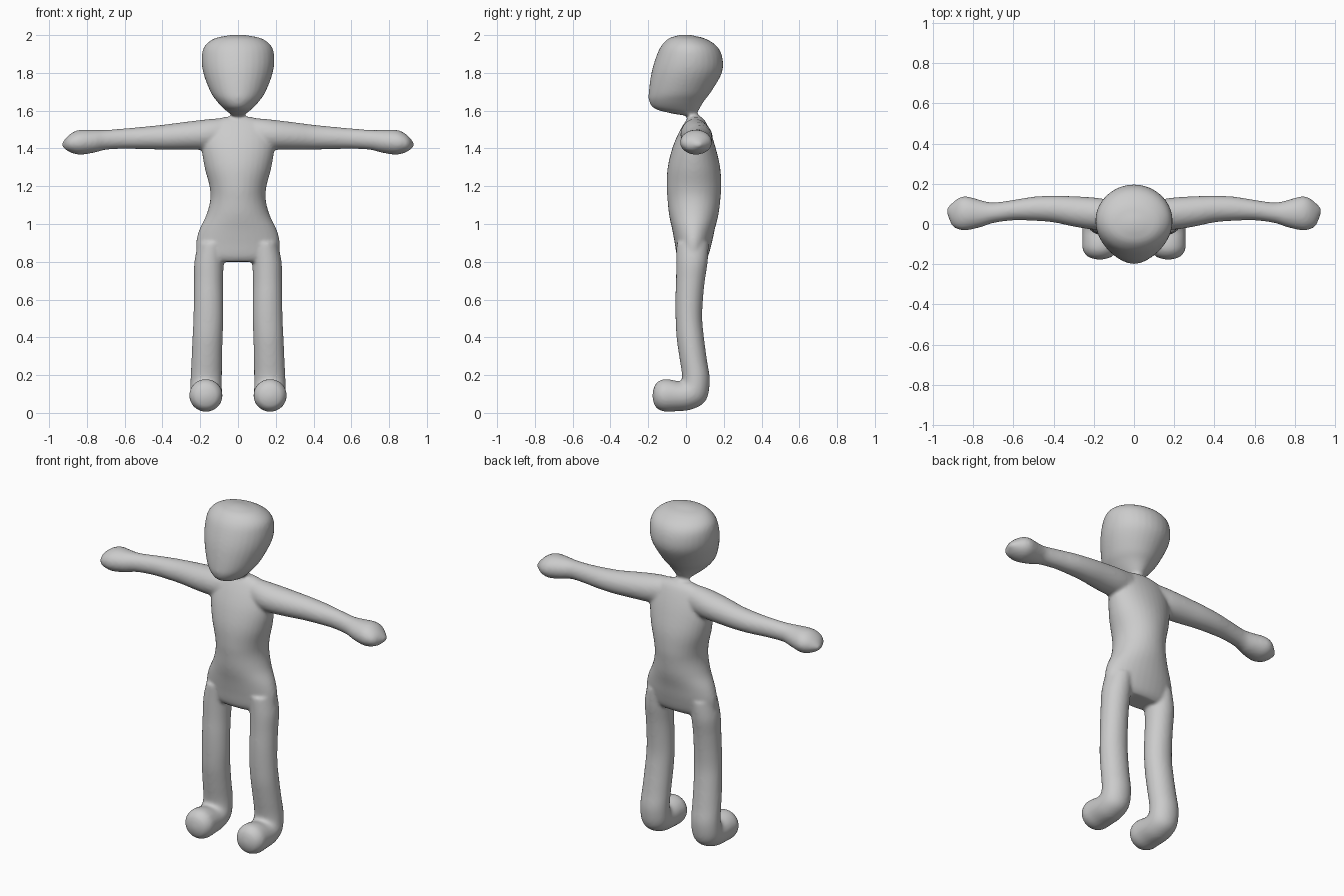
import bpy, bmesh, math
from mathutils import Vector

SEGMENTS, STEPS = 32, 5
bm = bmesh.new()


def smooth_path(keys):
    """Pass a smooth curve through rows of numbers."""
    rows = [Vector(k) for k in keys]
    out = []
    for i in range(len(rows) - 1):
        p0, p1, p2 = rows[max(i - 1, 0)], rows[i], rows[i + 1]
        p3 = rows[min(i + 2, len(rows) - 1)]
        for s in range(STEPS):
            t = s / STEPS
            out.append(0.5 * (2 * p1 + (p2 - p0) * t
                              + (2 * p0 - 5 * p1 + 4 * p2 - p3) * t * t
                              + (3 * p1 - p0 - 3 * p2 + p3) * t ** 3))
    return out + [rows[-1]]


def loft(rings):
    """Skin elliptical rings, each given as (edge point, opposite point, side vector)."""
    loops = []
    for a, b, side in rings:
        mid, half = (a + b) / 2, (b - a) / 2
        loops.append([bm.verts.new(mid + half * math.cos(t) + side * math.sin(t))
                      for t in (2 * math.pi * k / SEGMENTS for k in range(SEGMENTS))])
    faces = [bm.faces.new(loops[0]), bm.faces.new(loops[-1][::-1])]
    for p, q in zip(loops, loops[1:]):
        for k in range(SEGMENTS):
            n = (k + 1) % SEGMENTS
            faces.append(bm.faces.new((p[k], q[k], q[n], p[n])))
    bmesh.ops.recalc_face_normals(bm, faces=faces)


def upright(keys):
    """Rows: z, front y, back y, half width."""
    loft([(Vector((0, f, z)), Vector((0, b, z)), Vector((w, 0, 0)))
          for z, f, b, w in smooth_path(keys)])


# Head and neck
upright([(1.50, .015, .075, .035), (1.565, .012, .075, .034), (1.585, -.075, .06, .045),
         (1.61, -.165, .072, .075), (1.65, -.195, .095, .112), (1.70, -.197, .133, .146),
         (1.80, -.183, .19, .184), (1.88, -.16, .193, .192), (1.94, -.133, .165, .178),
         (1.98, -.095, .105, .13), (1.995, -.055, .05, .07), (2.002, -.02, .015, .02)])

# Torso
upright([(.80, -.03, .095, .17), (.83, -.048, .117, .215), (.90, -.06, .137, .222),
         (.97, -.073, .152, .205), (1.05, -.09, .172, .167), (1.13, -.098, .182, .147),
         (1.20, -.102, .187, .151), (1.30, -.097, .181, .177), (1.40, -.073, .158, .192),
         (1.48, -.04, .132, .185), (1.54, -.005, .105, .15), (1.567, .02, .08, .07)])

# Leg and foot: front y, front z, back y, back z, centre x, half width
LEG = [(-.05, .90, .12, .90, .14, .07), (-.052, .80, .115, .80, .153, .078),
       (-.053, .70, .10, .70, .156, .077), (-.056, .60, .09, .60, .156, .078),
       (-.055, .50, .086, .50, .157, .079), (-.05, .40, .095, .40, .161, .08),
       (-.036, .30, .111, .28, .165, .081), (-.022, .21, .126, .17, .168, .083),
       (-.022, .175, .105, .065, .169, .084), (-.04, .168, .03, .018, .17, .086),
       (-.09, .178, -.06, .008, .17, .087), (-.13, .176, -.12, .008, .17, .086),
       (-.163, .15, -.16, .03, .17, .062), (-.177, .105, -.177, .075, .17, .016)]
# Arm and hand: x, bottom z, top z, front y, back y
ARM = [(.0, 1.40, 1.56, .0, .10), (.12, 1.395, 1.558, -.025, .12),
       (.20, 1.393, 1.55, -.028, .132), (.30, 1.393, 1.538, -.013, .138),
       (.40, 1.394, 1.525, .008, .141), (.50, 1.396, 1.515, .016, .136),
       (.60, 1.398, 1.506, .018, .12), (.70, 1.393, 1.498, .005, .107),
       (.76, 1.378, 1.498, -.015, .118), (.83, 1.367, 1.499, -.031, .137),
       (.87, 1.373, 1.488, -.028, .131), (.905, 1.388, 1.462, -.008, .105),
       (.932, 1.412, 1.428, .055, .078)]
for s in (-1, 1):
    loft([(Vector((s * x, fy, fz)), Vector((s * x, by, bz)), Vector((w, 0, 0)))
          for fy, fz, by, bz, x, w in smooth_path(LEG)])
    loft([(Vector((s * x, (f + b) / 2, lo)), Vector((s * x, (f + b) / 2, hi)),
           Vector((0, (b - f) / 2, 0)))
          for x, lo, hi, f, b in smooth_path(ARM)])

# One continuous body skin
mesh = bpy.data.meshes.new("body")
bm.to_mesh(mesh)
bm.free()
body = bpy.data.objects.new("body", mesh)
bpy.context.collection.objects.link(body)
skin = bpy.data.materials.new("plain grey")
skin.diffuse_color = (0.6, 0.6, 0.6, 1)
mesh.materials.append(skin)

fuse = body.modifiers.new("fuse", 'REMESH')
fuse.mode = 'VOXEL'
fuse.voxel_size = 0.009
fuse.use_smooth_shade = True
soften = body.modifiers.new("soften", 'SMOOTH')
soften.factor = 0.5
soften.iterations = 8
